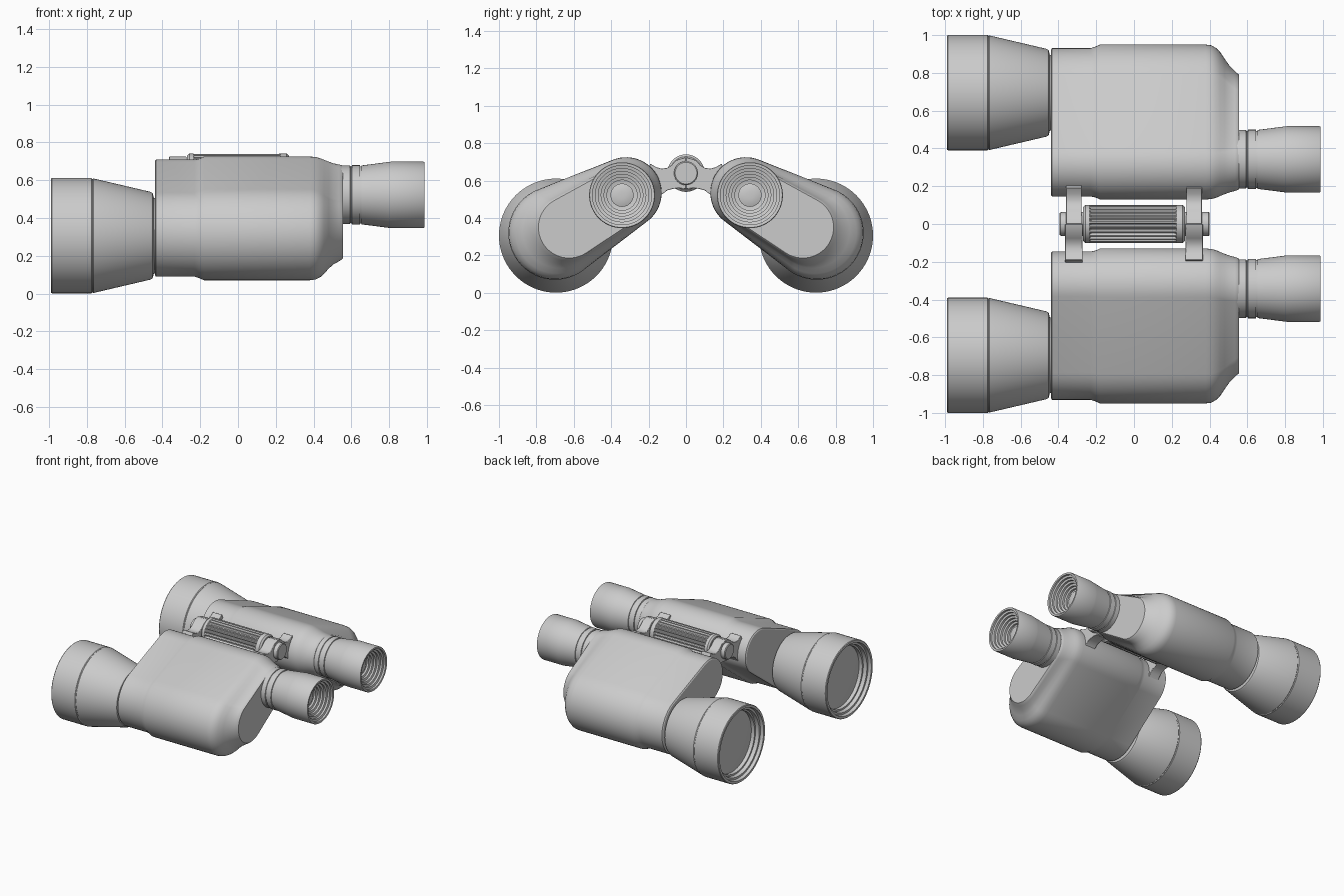
import bpy, bmesh
from math import pi, cos, sin, acos, atan2, hypot, radians

if "Cube" in bpy.data.objects:
    bpy.data.objects.remove(bpy.data.objects["Cube"])


def finish(name, bm, mirror=False, bevel=0):
    bmesh.ops.remove_doubles(bm, verts=bm.verts, dist=1e-5)
    bmesh.ops.recalc_face_normals(bm, faces=bm.faces)
    me = bpy.data.meshes.new(name)
    bm.to_mesh(me)
    bm.free()
    ob = bpy.data.objects.new(name, me)
    bpy.context.collection.objects.link(ob)
    bpy.ops.object.select_all(action='DESELECT')
    ob.select_set(True)
    bpy.context.view_layer.objects.active = ob
    bpy.ops.object.shade_smooth_by_angle(angle=radians(32))
    if bevel:
        m = ob.modifiers.new("bevel", 'BEVEL')
        m.width, m.segments = bevel, 2
    if mirror:
        m = ob.modifiers.new("mirror", 'MIRROR')
        m.use_axis = (False, True, False)
        m.use_mirror_merge = False
    return ob


def loft(name, rings, mirror=False):
    """Skin equal-sized rings of points and cap both ends."""
    bm = bmesh.new()
    vr = [[bm.verts.new(p) for p in ring] for ring in rings]
    n = len(vr[0])
    for a, b in zip(vr, vr[1:]):
        for i in range(n):
            j = (i + 1) % n
            bm.faces.new((a[i], a[j], b[j], b[i]))
    bm.faces.new(vr[0])
    bm.faces.new(vr[-1])
    return finish(name, bm, mirror)


def lathe(name, cy, cz, profile, seg=64, mirror=False):
    """Revolve (x, radius[, flute depth]) points about an axis along x."""
    rings = []
    for x, r, *depth in profile:
        ring = []
        for i in range(seg):
            rr = r - (depth[0] if depth and i % 4 in (0, 1) else 0)
            t = 2 * pi * i / seg
            ring.append((x, cy + rr * cos(t), cz + rr * sin(t)))
        rings.append(ring)
    return loft(name, rings, mirror)


def hull_ring(x, y1, z1, r1, y2, z2, r2, n=28):
    """Outline around two circles, at position x."""
    a = atan2(z2 - z1, y2 - y1)
    phi = acos((r1 - r2) / hypot(y2 - y1, z2 - z1))
    pts = []
    for cy, cz, r, s, e in ((y1, z1, r1, a + phi, a + 2 * pi - phi),
                            (y2, z2, r2, a - phi, a + phi)):
        for i in range(n + 1):
            t = s + (e - s) * i / n
            pts.append((x, cy + r * cos(t), cz + r * sin(t)))
    return pts


# Prism housings: two-circle section with a step and a tapered shoulder
sections = [
    (-.440, .32, .535, .165, .70, .32, .222),
    (-.434, .32, .535, .174, .70, .32, .231),
    (-.230, .32, .535, .174, .70, .32, .231),
    (-.205, .32, .535, .179, .70, .32, .239),
    (-.180, .32, .535, .190, .70, .32, .250),
    (.380, .32, .535, .190, .70, .32, .250),
    (.410, .32, .535, .188, .70, .32, .246),
    (.435, .322, .533, .183, .695, .322, .236),
    (.455, .325, .531, .177, .69, .325, .222),
    (.480, .328, .528, .170, .675, .332, .200),
    (.505, .330, .526, .163, .655, .338, .184),
    (.535, .333, .525, .158, .635, .345, .174),
    (.550, .335, .525, .155, .625, .350, .170),
    (.556, .335, .525, .150, .625, .350, .164),
]
loft("prism_housing", [hull_ring(*s) for s in sections], True)

# Objective barrels with recessed front lens
lathe("objective_barrel", .695, .306, [
    (-.40, .20), (-.445, .20), (-.452, .225), (-.462, .232), (-.765, .303),
    (-.770, .300), (-.775, .305), (-.985, .305), (-.990, .301), (-.990, .283),
    (-.965, .278), (-.965, .262), (-.935, .258), (-.935, .245), (-.90, .245)],
    72, True)
lathe("objective_lens", .695, .306, [
    (-.89, .25), (-.905, .25), (-.910, .20), (-.914, .10), (-.915, .01)], 64, True)

# Eyepieces with grooves and a stepped conical cup
cup = [(.985 - .02 * k - d, .158 - .0155 * k) for k in range(6) for d in (0, .016)]
lathe("eyepiece", .342, .522, [
    (.50, .155), (.593, .155), (.595, .150), (.601, .150), (.603, .157),
    (.645, .157), (.647, .151), (.653, .151), (.655, .156), (.795, .174),
    (.810, .176), (.982, .176), (.987, .173), (.987, .162)] + cup +
    [(.865, .066), (.865, .05)], 64, True)
lathe("eye_lens", .342, .522, [
    (.85, .062), (.876, .062), (.882, .045), (.885, .02), (.885, .002)], 40, True)

# Fluted focus wheel and its axle
lathe("focus_wheel", 0, .64, [
    (-.27, .065), (-.27, .088), (-.258, .100), (-.235, .100), (-.225, .100, .012),
    (.215, .100, .012), (.225, .100), (.258, .100), (.27, .088), (.27, .065)], 96)
lathe("hinge_axle", 0, .64, [
    (-.395, .055), (-.39, .062), (-.36, .064), (.36, .064), (.395, .064),
    (.40, .058)], 48)


# Hinge brackets: collar round the axle plus curved arms to the housings
def bracket_arm(name, x, w, side):
    outline = [(0, .725), (.045, .713), (.075, .685), (.10, .668), (.13, .664),
               (.16, .672), (.19, .690), (.205, .66), (.19, .49), (.155, .49),
               (.13, .525), (.10, .548), (.07, .556), (.04, .560), (0, .555)]
    bm = bmesh.new()
    f = bm.faces.new([bm.verts.new((x - w / 2, side * y, z)) for y, z in outline])
    g = bmesh.ops.extrude_face_region(bm, geom=[f])["geom"]
    bmesh.ops.translate(bm, verts=[v for v in g if isinstance(v, bmesh.types.BMVert)],
                        vec=(w, 0, 0))
    finish(name, bm, bevel=.003)


for label, x in (("rear", -.318), ("front", .318)):
    bracket_arm(label + "_bracket_left", x, .082, 1)
    bracket_arm(label + "_bracket_right", x, .092, -1)
